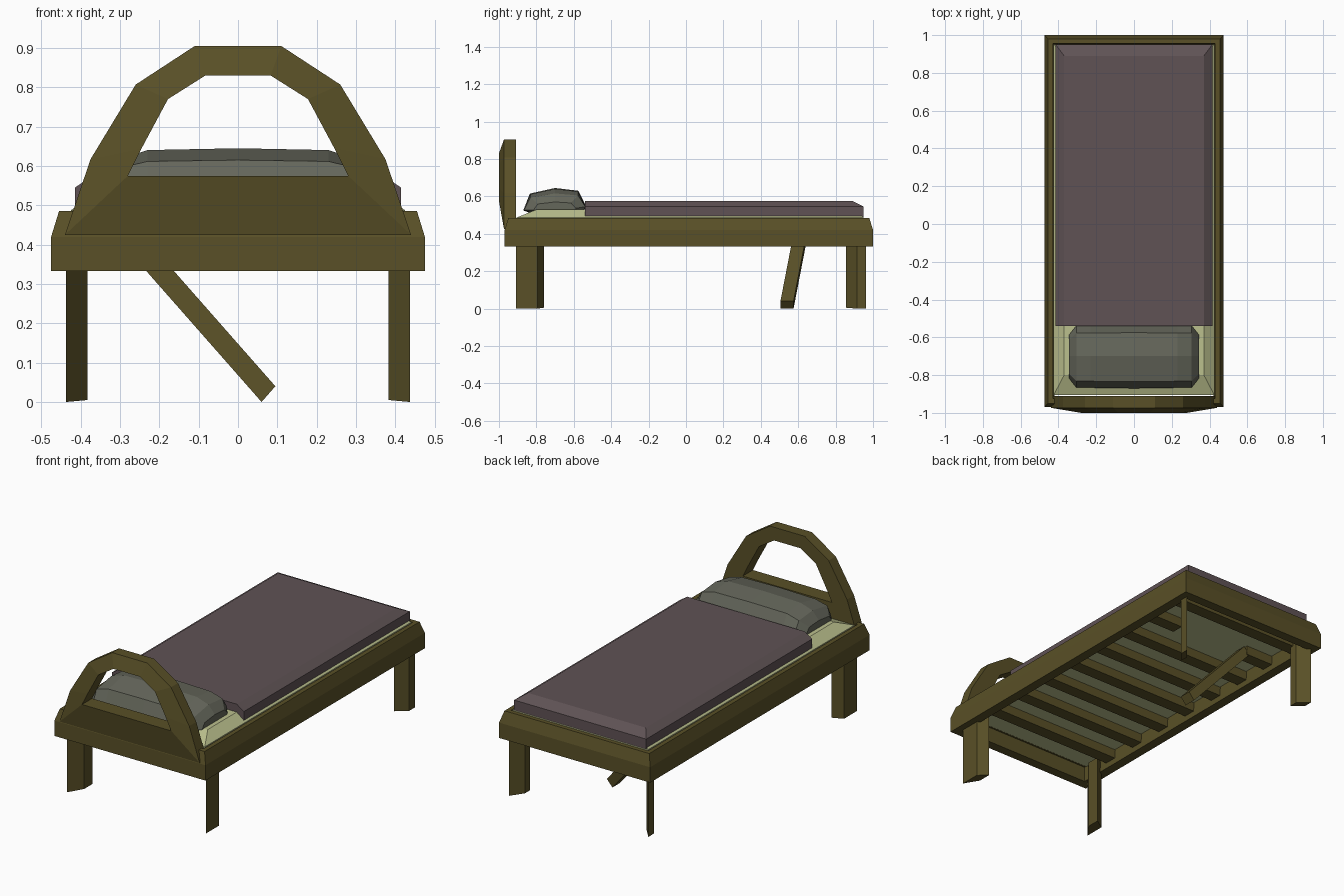
import bpy, bmesh

if "Cube" in bpy.data.objects:
    bpy.data.objects.remove(bpy.data.objects["Cube"])


def material(name, rgb):
    m = bpy.data.materials.new(name)
    m.diffuse_color = (*rgb, 1)
    m.use_nodes = True
    m.node_tree.nodes["Principled BSDF"].inputs["Base Color"].default_value = m.diffuse_color
    return m


wood = material("wood", (0.10, 0.08, 0.02))
cloth = material("blanket_cloth", (0.115, 0.085, 0.09))
sheet = material("sheet", (0.50, 0.53, 0.27))
linen = material("pillow_linen", (0.13, 0.135, 0.105))


def loft(name, rings, mat, closed=False):
    """Skin a list of equal-sized point rings; cap the ends or close the loop."""
    bm = bmesh.new()
    rows = [[bm.verts.new(p) for p in r] for r in rings]
    n = len(rows[0])
    pairs = list(zip(rows, rows[1:])) + ([(rows[-1], rows[0])] if closed else [])
    for a, b in pairs:
        for i in range(n):
            j = (i + 1) % n
            bm.faces.new((a[i], a[j], b[j], b[i]))
    if not closed:
        bm.faces.new(rows[0])
        bm.faces.new(rows[-1])
    bmesh.ops.recalc_face_normals(bm, faces=bm.faces)
    me = bpy.data.meshes.new(name)
    bm.to_mesh(me)
    bm.free()
    me.materials.append(mat)
    ob = bpy.data.objects.new(name, me)
    bpy.context.collection.objects.link(ob)
    return ob


def rect(x, y0, y1, z):
    return [(-x, y0, z), (x, y0, z), (x, y1, z), (-x, y1, z)]


def box(name, x0, x1, y0, y1, z0, z1, mat):
    return loft(name, [[(x0, y0, z), (x1, y0, z), (x1, y1, z), (x0, y1, z)]
                       for z in (z0, z1)], mat)


# Bed frame: mitred rails with a chamfered outer top edge
profile = [(0, 0.333), (0, 0.42), (0.02, 0.485), (0.045, 0.485), (0.055, 0.333)]
loft("bed_frame", [rect(0.475 - d, -0.97 + d, 1 - d, z) for d, z in profile],
     wood, closed=True)

# Headboard arch: outer and inner outline pairs, front face raised inwards
half = [((0.44, 0.425), (0.28, 0.575)), ((0.375, 0.617), (0.245, 0.645)),
        ((0.26, 0.807), (0.178, 0.77)), ((0.11, 0.905), (0.083, 0.83))]
stations = [(1, o, i) for o, i in half] + [(-1, o, i) for o, i in reversed(half)]
loft("headboard", [[(s * o[0], -0.973, o[1]), (s * i[0], -1.0, i[1]),
                    (s * i[0], -0.91, i[1]), (s * o[0], -0.91, o[1])]
                   for s, o, i in stations], wood, closed=True)

# Legs: skewed four-sided posts, mirrored left and right
plans = {"front_leg": [(0.437, -0.91), (0.437, -0.795), (0.382, -0.76), (0.382, -0.835)],
         "back_leg": [(0.382, 0.855), (0.437, 0.913), (0.437, 0.963), (0.382, 0.90)]}
for name, plan in plans.items():
    for side, s in (("left", -1), ("right", 1)):
        low = [(s * x, y, 0.0 if x > 0.4 else 0.005) for x, y in plan]
        top = [(s * x, y, 0.40) for x, y in plan]
        loft(f"{name}_{side}", [low, top], wood)

# Slats under the mattress
Z0, Z1 = 0.368, 0.42
for k in range(8):
    y = 0.84 - 0.22 * k
    if k != 1:
        box(f"slat_{k}", -0.43, 0.43, y - 0.036, y + 0.036, Z0, Z1, wood)

# Broken slat: two stubs and the hanging plank
box("broken_slat_left", -0.43, -0.25, 0.58, 0.65, Z0, Z1, wood)
box("broken_slat_right", 0.21, 0.43, 0.58, 0.65, Z0, Z1, wood)
loft("hanging_plank",
     [[(x - 0.0175, y - 0.035, z - 0.02), (x + 0.0175, y - 0.035, z + 0.02),
       (x + 0.0175, y + 0.035, z + 0.02), (x - 0.0175, y + 0.035, z - 0.02)]
      for x, y, z in ((0.0775, 0.54, 0.02), (-0.25, 0.612, 0.392))], wood)

# Mattress and blanket with sloping top edges
loft("mattress", [rect(0.425, -0.905, 0.95, 0.422), rect(0.425, -0.905, 0.95, 0.487),
                  rect(0.37, -0.80, 0.89, 0.53)], sheet)
loft("blanket", [rect(0.415, -0.54, 0.95, 0.488), rect(0.415, -0.54, 0.95, 0.545),
                 rect(0.37, -0.54, 0.89, 0.575)], cloth)

# Pillow: one rounded section, shrunk towards both ends
section = [(-0.87, 0.525), (-0.835, 0.615), (-0.70, 0.645), (-0.575, 0.63),
           (-0.535, 0.55), (-0.55, 0.51), (-0.83, 0.51)]
ends = [(-0.345, 0.68, 0.35), (-0.305, 0.98, 0.75), (-0.23, 0.98, 0.96), (0, 1, 1),
        (0.23, 0.98, 0.96), (0.305, 0.98, 0.75), (0.345, 0.68, 0.35)]
loft("pillow", [[(x, -0.70 + (y + 0.70) * sy, 0.53 + (z - 0.53) * sz)
                 for y, z in section] for x, sy, sz in ends], linen)
